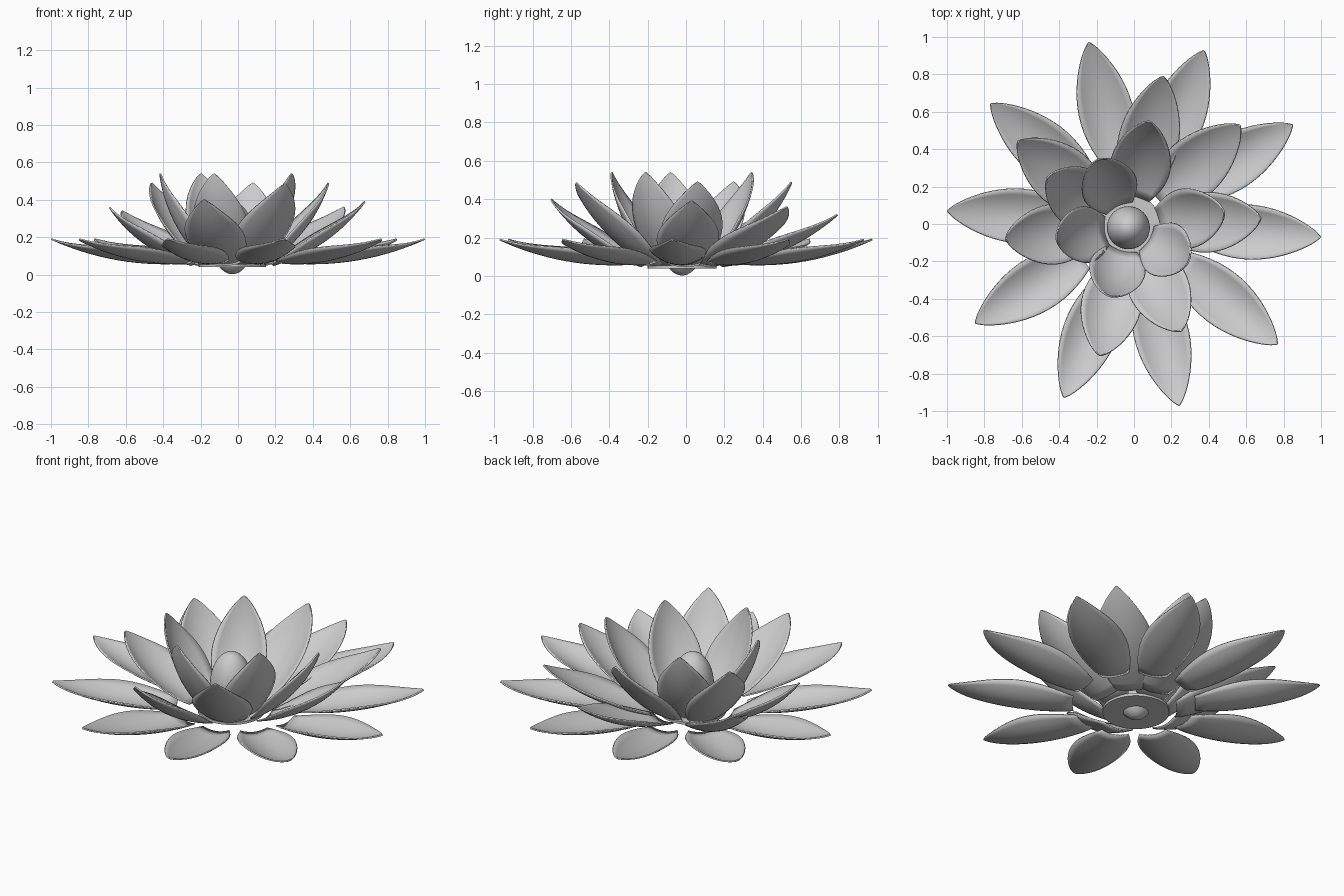
import bpy, math
from mathutils import Vector

if "Cube" in bpy.data.objects:
    bpy.data.objects.remove(bpy.data.objects["Cube"])


def smooth(ob):
    for p in ob.data.polygons:
        p.use_smooth = True


def petal(name, angle, base_r, base_z, tip_r, tip_z, width, sag, cup, centre):
    """Cupped leaf-shaped petal running from its base to its tip."""
    a = math.radians(angle)
    out = Vector((math.cos(a), math.sin(a), 0))
    side = Vector((-math.sin(a), math.cos(a), 0))
    up = Vector((0, 0, 1))
    c = Vector((centre[0], centre[1], 0))
    p0 = c + out * base_r + up * base_z
    p1 = c + out * tip_r + up * tip_z
    normal = (p1 - p0).normalized().cross(side).normalized()
    if normal.z < 0:
        normal.negate()
    rows, cols = 18, 10
    verts, faces = [], []
    for i in range(rows + 1):
        t = 1 - (1 - i / rows) ** 1.5
        w = max(math.sin(math.pi * (0.14 + 0.86 * t)), 0.0) ** 0.75
        w = max(w, 0.015)
        mid = p0.lerp(p1, t) - normal * sag * 4 * t * (1 - t)
        for j in range(cols + 1):
            u = 2 * j / cols - 1
            verts.append(mid + side * (u * w * width / 2)
                         + normal * (cup * u * u * w * w))
    n = cols + 1
    for i in range(rows):
        for j in range(cols):
            k = i * n + j
            faces.append((k, k + n, k + n + 1, k + 1))
    me = bpy.data.meshes.new(name)
    me.from_pydata(verts, [], faces)
    ob = bpy.data.objects.new(name, me)
    bpy.context.collection.objects.link(ob)
    smooth(ob)
    m = ob.modifiers.new("thickness", 'SOLIDIFY')
    m.thickness = 0.008
    m.offset = 0
    return ob


CENTRE = (-0.03, -0.02)

# Outer ring: ten low spreading petals
for i in range(10):
    petal(f"outer_petal_{i}", -4 + 36 * i, 0.33, 0.06, 1.0, 0.19,
          0.29, 0.04, 0.06, (0, 0))

# Second ring: half-raised petals (angle, tip radius, tip height)
for i, (a, r, z) in enumerate([(4, 0.71, 0.39), (42.5, 0.81, 0.36),
                               (77, 0.83, 0.32), (142, 0.75, 0.34),
                               (185, 0.66, 0.36), (257.5, 0.70, 0.40)]):
    petal(f"second_petal_{i}", a, 0.22, 0.05, r, z, 0.32, 0.05, 0.06, CENTRE)

# Third ring: steeper petals
for i, (a, r, z) in enumerate([(9, 0.52, 0.49), (79, 0.58, 0.49),
                               (148, 0.51, 0.49), (297, 0.62, 0.485)]):
    petal(f"third_petal_{i}", a, 0.17, 0.05, r, z, 0.32, 0.05, 0.06, CENTRE)

# Inner ring: nearly upright petals
for i, (a, r, z) in enumerate([(115, 0.40, 0.54), (189, 0.39, 0.54),
                               (255, 0.38, 0.54), (329, 0.37, 0.54)]):
    petal(f"inner_petal_{i}", a, 0.13, 0.05, r, z, 0.30, 0.05, 0.06, CENTRE)

# Flat disc under the inner petals
bpy.ops.mesh.primitive_cylinder_add(vertices=48, radius=0.18, depth=0.015,
                                    location=(*CENTRE, 0.047))
disc = bpy.context.object
disc.name = "base_disc"
bpy.ops.object.shade_smooth_by_angle()

# Egg-shaped heart poking through the disc
bpy.ops.mesh.primitive_uv_sphere_add(segments=40, ring_count=24, radius=1,
                                     location=(*CENTRE, 0.195))
heart = bpy.context.object
heart.name = "flower_heart"
heart.scale = (0.115, 0.115, 0.193)
smooth(heart)
